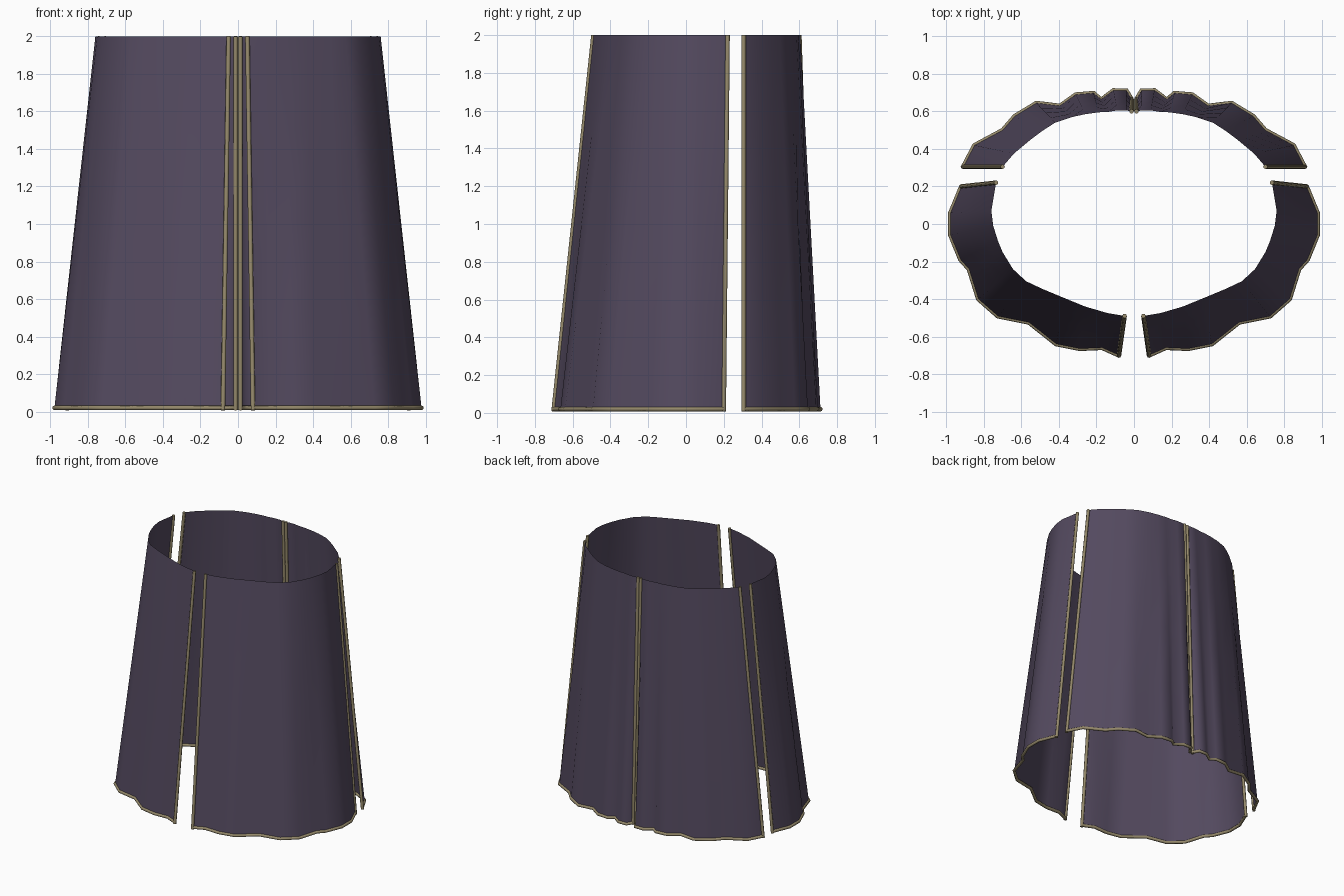
import bpy, bmesh
from mathutils import Vector

if "Cube" in bpy.data.objects:
    bpy.data.objects.remove(bpy.data.objects["Cube"])

HEM_Z, TOP_Z, R = 0.02, 2.0, 0.012


def material(name, rgb):
    m = bpy.data.materials.new(name)
    m.diffuse_color = (*rgb, 1)
    m.use_nodes = True
    m.node_tree.nodes["Principled BSDF"].inputs["Base Color"].default_value = m.diffuse_color
    return m


cloth = material("dusky purple cloth", (0.088, 0.068, 0.115))
gold = material("dull gold trim", (0.30, 0.25, 0.145))

# Plan outlines of the right-hand panels: (hem x, hem y, waist x, waist y)
FRONT = [(0.08, -0.70, 0.05, -0.49), (0.17, -0.66, 0.14, -0.475),
         (0.29, -0.665, 0.26, -0.44), (0.415, -0.64, 0.37, -0.395),
         (0.56, -0.525, 0.49, -0.345), (0.725, -0.492, 0.575, -0.305),
         (0.83, -0.40, 0.645, -0.24), (0.88, -0.24, 0.70, -0.15),
         (0.925, -0.19, 0.725, -0.09), (0.978, -0.06, 0.75, -0.01),
         (0.978, 0.06, 0.76, 0.07), (0.92, 0.20, 0.735, 0.22)]
BACK = [(0.91, 0.305, 0.70, 0.305), (0.85, 0.42, 0.64, 0.375),
        (0.70, 0.50, 0.55, 0.45), (0.635, 0.575, 0.49, 0.495),
        (0.52, 0.645, 0.42, 0.54), (0.395, 0.63, 0.33, 0.57),
        (0.31, 0.69, 0.26, 0.585), (0.215, 0.698, 0.19, 0.595),
        (0.175, 0.665, 0.14, 0.597), (0.11, 0.712, 0.09, 0.605),
        (0.04, 0.712, 0.04, 0.605), (0.013, 0.665, 0.013, 0.60)]


def panel(name, outline, side):
    """Cloth sheet lofted from a rippled hem to a smooth waist."""
    bm = bmesh.new()
    rows = []
    for i in range(5):
        t = i / 4
        z = HEM_Z + (TOP_Z - HEM_Z) * t
        rows.append([bm.verts.new((side * (a + (c - a) * t), b + (d - b) * t, z))
                     for a, b, c, d in outline])
    for lo, hi in zip(rows, rows[1:]):
        for j in range(len(outline) - 1):
            quad = [lo[j], lo[j + 1], hi[j + 1], hi[j]]
            bm.faces.new(quad if side > 0 else quad[::-1])
    mesh = bpy.data.meshes.new(name)
    bm.to_mesh(mesh)
    bm.free()
    mesh.materials.append(cloth)
    mesh.shade_smooth()
    bpy.context.collection.objects.link(bpy.data.objects.new(name, mesh))


def cord(name, points):
    """Round trim cord following a path."""
    curve = bpy.data.curves.new(name, 'CURVE')
    curve.dimensions = '3D'
    curve.bevel_depth = R
    curve.bevel_resolution = 2
    curve.use_fill_caps = True
    spline = curve.splines.new('POLY')
    spline.points.add(len(points) - 1)
    for p, co in zip(spline.points, points):
        p.co = (*co, 1)
    spline.use_smooth = True
    curve.materials.append(gold)
    bpy.context.collection.objects.link(bpy.data.objects.new(name, curve))


for side, label in ((1, "right"), (-1, "left")):
    for place, outline in (("front", FRONT), ("back", BACK)):
        tag = f"{label}_{place}"
        panel(f"{tag}_panel", outline, side)
        hem = [Vector((side * p[0], p[1], HEM_Z)) for p in outline]
        waist = [Vector((side * p[2], p[3], TOP_Z)) for p in outline]
        # hem cord and the two upright edge cords
        cord(f"{tag}_hem_trim", hem)
        for k, end in ((0, "first"), (-1, "last")):
            down = (hem[k] - waist[k]).normalized() * R
            cord(f"{tag}_{end}_edge_trim", [hem[k] + down, waist[k]])
